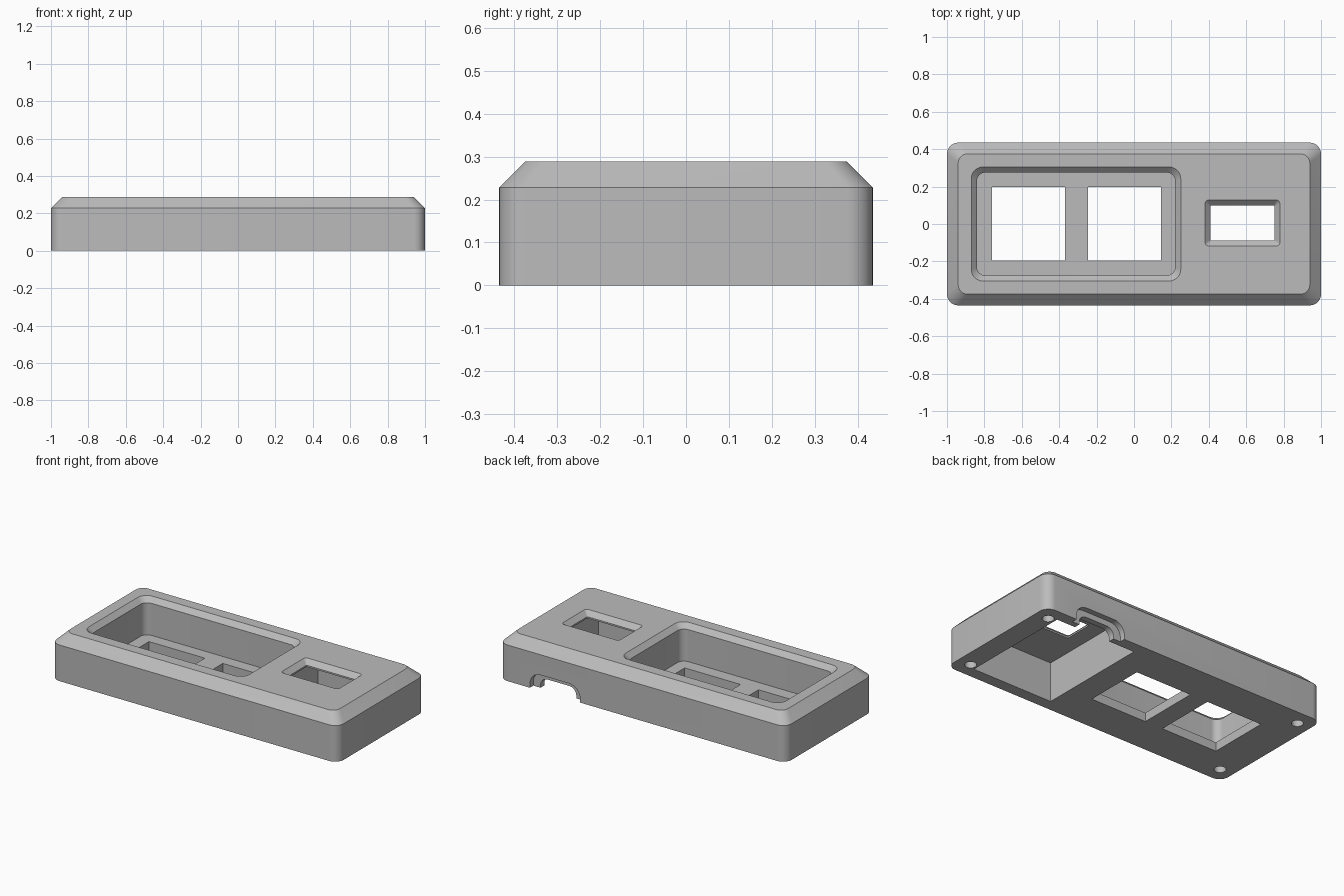
import bpy, bmesh, math

if "Cube" in bpy.data.objects:
    bpy.data.objects.remove(bpy.data.objects["Cube"], do_unlink=True)

grey = bpy.data.materials.new("plain_grey")
grey.use_nodes = True
grey.diffuse_color = (0.5, 0.5, 0.5, 1)
grey.node_tree.nodes["Principled BSDF"].inputs["Base Color"].default_value = (0.5, 0.5, 0.5, 1)


def outline(cx, cy, hx, hy, r, steps=8):
    """Rounded rectangle, or a plain one when r is zero."""
    if r == 0:
        return [(cx + hx, cy + hy), (cx - hx, cy + hy), (cx - hx, cy - hy), (cx + hx, cy - hy)]
    points = []
    for quarter, (sx, sy) in enumerate([(1, 1), (-1, 1), (-1, -1), (1, -1)]):
        for i in range(steps + 1):
            a = (quarter + i / steps) * math.pi / 2
            points.append((cx + sx * (hx - r) + r * math.cos(a),
                           cy + sy * (hy - r) + r * math.sin(a)))
    return points


def loft(name, centre, half, layers, axis="z"):
    """Solid through layers of (height, outward growth, corner radius)."""
    bm = bmesh.new()
    rings = []
    for h, grow, r in layers:
        pts = outline(*centre, half[0] + grow, half[1] + grow, r)
        rings.append([bm.verts.new((u, v, h) if axis == "z" else (u, h, v)) for u, v in pts])
    n = len(rings[0])
    for low, high in zip(rings, rings[1:]):
        for i in range(n):
            j = (i + 1) % n
            bm.faces.new((low[i], low[j], high[j], high[i]))
    bm.faces.new(rings[0])
    bm.faces.new(rings[-1])
    bmesh.ops.recalc_face_normals(bm, faces=bm.faces)
    mesh = bpy.data.meshes.new(name)
    bm.to_mesh(mesh)
    bm.free()
    mesh.materials.append(grey)
    obj = bpy.data.objects.new(name, mesh)
    bpy.context.collection.objects.link(obj)
    return obj


# Housing with a chamfered top edge
housing = loft("housing", (0, 0), (1, 0.435),
               [(0, 0, 0.06), (0.228, 0, 0.06), (0.288, -0.06, 0.05)])

cutters = [
    # Wide recess with a bevelled rim
    loft("recess_cutter", (-0.31, 0), (0.53, 0.275),
         [(0.056, 0, 0.045), (0.258, 0, 0.045), (0.308, 0.05, 0.075)]),
    # Small window with a bevelled rim
    loft("window_cutter", (0.58, 0.005), (0.17, 0.093),
         [(0.2, 0, 0.004), (0.258, 0, 0.004), (0.308, 0.05, 0.03)]),
    # Hollow under the small window
    loft("hollow_cutter", (0.585, 0), (0.28, 0.362), [(-0.1, 0, 0), (0.248, 0, 0)]),
    # Stepped cable notch in the back wall
    loft("outer_notch_cutter", (0.61, 0), (0.175, 0.1),
         [(0.4, 0, 0.075), (0.6, 0, 0.075)], "y"),
    loft("inner_notch_cutter", (0.61, 0), (0.125, 0.065),
         [(0.3, 0, 0.05), (0.5, 0, 0.05)], "y"),
]
# Square openings through the recess floor
for x in (-0.565, -0.05):
    cutters.append(loft("square_cutter", (x, 0.002), (0.195, 0.196), [(-0.1, 0, 0), (0.15, 0, 0)]))
# Screw holes in the underside
for x in (-0.91, 0.91):
    for y in (-0.337, 0.337):
        cutters.append(loft("screw_cutter", (x, y), (0.034, 0.034),
                            [(-0.1, 0, 0.034), (0.15, 0, 0.034)]))

for cutter in cutters:
    mod = housing.modifiers.new(cutter.name, "BOOLEAN")
    mod.operation = "DIFFERENCE"
    mod.solver = "EXACT"
    mod.object = cutter

# Bake the cuts and drop the cutters
bpy.context.view_layer.update()
graph = bpy.context.evaluated_depsgraph_get()
result = bpy.data.meshes.new_from_object(housing.evaluated_get(graph))
housing.modifiers.clear()
housing.data = result
for cutter in cutters:
    bpy.data.objects.remove(cutter, do_unlink=True)

# Tidy the cut mesh and give it smooth corners with sharp edges
bm = bmesh.new()
bm.from_mesh(result)
bmesh.ops.remove_doubles(bm, verts=bm.verts, dist=0.0001)
for face in bm.faces:
    face.material_index = 0
bm.to_mesh(result)
bm.free()
result.materials.clear()
result.materials.append(grey)
bpy.ops.object.select_all(action="DESELECT")
housing.select_set(True)
bpy.context.view_layer.objects.active = housing
bpy.ops.object.shade_smooth_by_angle(angle=math.radians(30))
